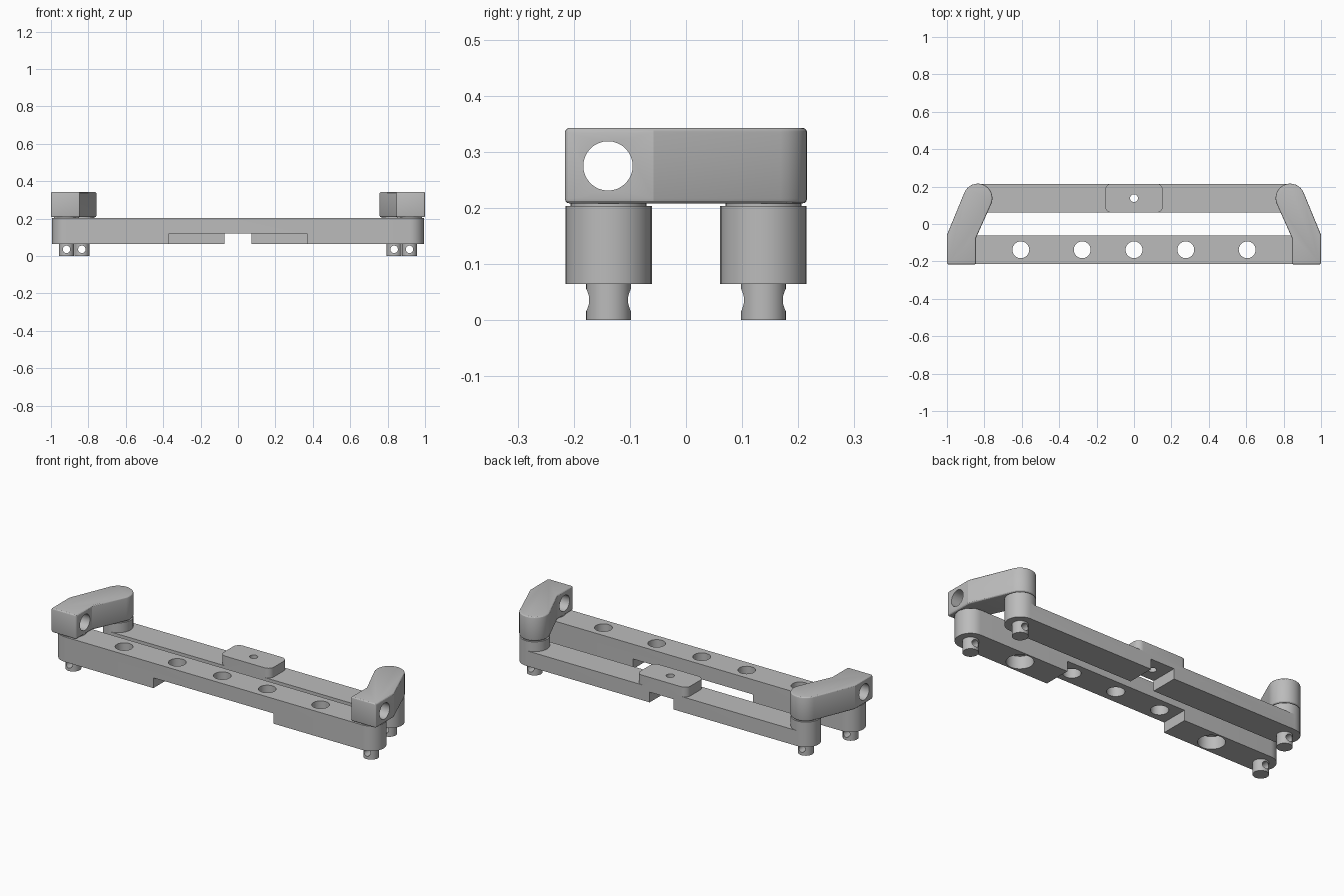
import bpy, bmesh
from math import cos, sin, pi, radians, atan2
from mathutils import Matrix, Vector

cube = bpy.data.objects.get("Cube")
if cube:
    bpy.data.objects.remove(cube, do_unlink=True)

grey = bpy.data.materials.new("light grey metal")
grey.use_nodes = True
colour = (0.5, 0.5, 0.5, 1)
grey.diffuse_color = colour
grey.node_tree.nodes["Principled BSDF"].inputs["Base Color"].default_value = colour

R = 0.077                      # half width of the bars and arms
FRONT_Y, REAR_Y = -0.138, 0.138
FRONT_X, REAR_X = 0.917, 0.835
BASE, TOP = 0.065, 0.204


def arc(cx, cy, r, start, end, n=16):
    return [(cx + r * cos(start + (end - start) * i / n),
             cy + r * sin(start + (end - start) * i / n)) for i in range(n + 1)]


def prism(name, points, z0, z1):
    """Extrude a flat outline upward from z0 to z1."""
    bm = bmesh.new()
    face = bm.faces.new([bm.verts.new((x, y, z0)) for x, y in points])
    grown = bmesh.ops.extrude_face_region(bm, geom=[face])["geom"]
    bmesh.ops.translate(bm, vec=(0, 0, z1 - z0),
                        verts=[v for v in grown if isinstance(v, bmesh.types.BMVert)])
    bmesh.ops.recalc_face_normals(bm, faces=bm.faces)
    return finish(name, bm)


def rod(name, centre, radius, length, axis="Z"):
    bm = bmesh.new()
    turn = {"X": Matrix.Rotation(pi / 2, 4, "Y"), "Y": Matrix.Rotation(pi / 2, 4, "X"),
            "Z": Matrix.Identity(4)}[axis]
    bmesh.ops.create_cone(bm, cap_ends=True, segments=32, radius1=radius, radius2=radius,
                          depth=length, matrix=Matrix.Translation(centre) @ turn)
    return finish(name, bm)


def box(name, x0, x1, y0, y1, z0, z1):
    return prism(name, [(x0, y0), (x1, y0), (x1, y1), (x0, y1)], z0, z1)


def finish(name, bm):
    mesh = bpy.data.meshes.new(name)
    bm.to_mesh(mesh)
    bm.free()
    mesh.materials.append(grey)
    obj = bpy.data.objects.new(name, mesh)
    bpy.context.collection.objects.link(obj)
    return obj


def activate(obj):
    bpy.ops.object.select_all(action="DESELECT")
    obj.select_set(True)
    bpy.context.view_layer.objects.active = obj


def combine(obj, other, operation="DIFFERENCE"):
    activate(obj)
    mod = obj.modifiers.new("combine", "BOOLEAN")
    mod.operation, mod.solver, mod.object = operation, "EXACT", other
    bpy.ops.object.modifier_apply(modifier=mod.name)
    bpy.data.objects.remove(other, do_unlink=True)


def smooth(obj):
    activate(obj)
    bpy.ops.object.shade_smooth_by_angle(angle=radians(20))


# Front bar: round ends, wide relief underneath, five holes
outline = (arc(FRONT_X, FRONT_Y, R, -pi / 2, pi / 2)
           + arc(-FRONT_X, FRONT_Y, R, pi / 2, 3 * pi / 2))
front_bar = prism("front_bar", outline, BASE, TOP)
combine(front_bar, box("relief", -0.37, 0.37, -0.3, 0, 0, 0.122))
for x in (-0.605, -0.277, 0, 0.277, 0.605):
    combine(front_bar, rod("hole", (x, FRONT_Y, 0.15), 0.045, 0.4))
    if abs(x) > 0.5:           # counterbore from below
        combine(front_bar, rod("counterbore", (x, FRONT_Y, BASE), 0.068, 0.14))
smooth(front_bar)

# Rear bar: lower beam between two posts, raised pad, narrow relief
rear_bar = box("rear_bar", -REAR_X, REAR_X, REAR_Y - R, REAR_Y + R, BASE, 0.15)
for s in (-1, 1):
    combine(rear_bar, rod("post", (s * REAR_X, REAR_Y, (BASE + TOP) / 2), R, TOP - BASE),
            "UNION")
corner = 0.035
px, py = 0.155 - corner, R - corner
pad = []
for i, (sx, sy) in enumerate(((1, 1), (-1, 1), (-1, -1), (1, -1))):
    pad += arc(sx * px, REAR_Y + sy * py, corner, i * pi / 2, (i + 1) * pi / 2, 8)
combine(rear_bar, prism("pad", pad, 0.14, TOP), "UNION")
combine(rear_bar, box("relief", -0.073, 0.073, 0, 0.3, 0, 0.122))
combine(rear_bar, rod("hole", (0, REAR_Y, 0.15), 0.021, 0.4))
smooth(rear_bar)

for s, side in ((-1, "right"), (1, "left")):
    # Pegs with a cross hole, and thin spacers under the arm
    for end, x, y in (("front", FRONT_X, FRONT_Y), ("rear", REAR_X, REAR_Y)):
        peg = rod(f"{side}_{end}_peg", (s * x, y, 0.034), 0.04, 0.068)
        combine(peg, rod("cross_hole", (s * x, y, 0.036), 0.02, 0.2, "Y"))
        smooth(peg)
        smooth(rod(f"{side}_{end}_spacer", (s * x, y, 0.206), 0.068, 0.008))

    # Cranked arm: straight front, slanted to a round rear end
    bend = Vector((0.9225, -0.065))
    tip = Vector((REAR_X, REAR_Y))
    lean = atan2(tip.y - bend.y, tip.x - bend.x)
    shape = [(0.845, -0.216), (1.0, -0.216), (1.0, -0.058)]
    shape += arc(tip.x, tip.y, 0.078, lean - pi / 2, lean + pi / 2)
    shape += [(0.845, -0.075)]
    arm = prism(f"{side}_arm", [(s * x, y) for x, y in shape], 0.208, 0.343)
    activate(arm)
    bevel = arm.modifiers.new("soft edges", "BEVEL")
    bevel.width, bevel.segments, bevel.angle_limit = 0.009, 3, radians(40)
    bpy.ops.object.modifier_apply(modifier=bevel.name)
    combine(arm, rod("hole", (s * 0.92, -0.139, 0.275), 0.044, 0.4, "X"))
    smooth(arm)
